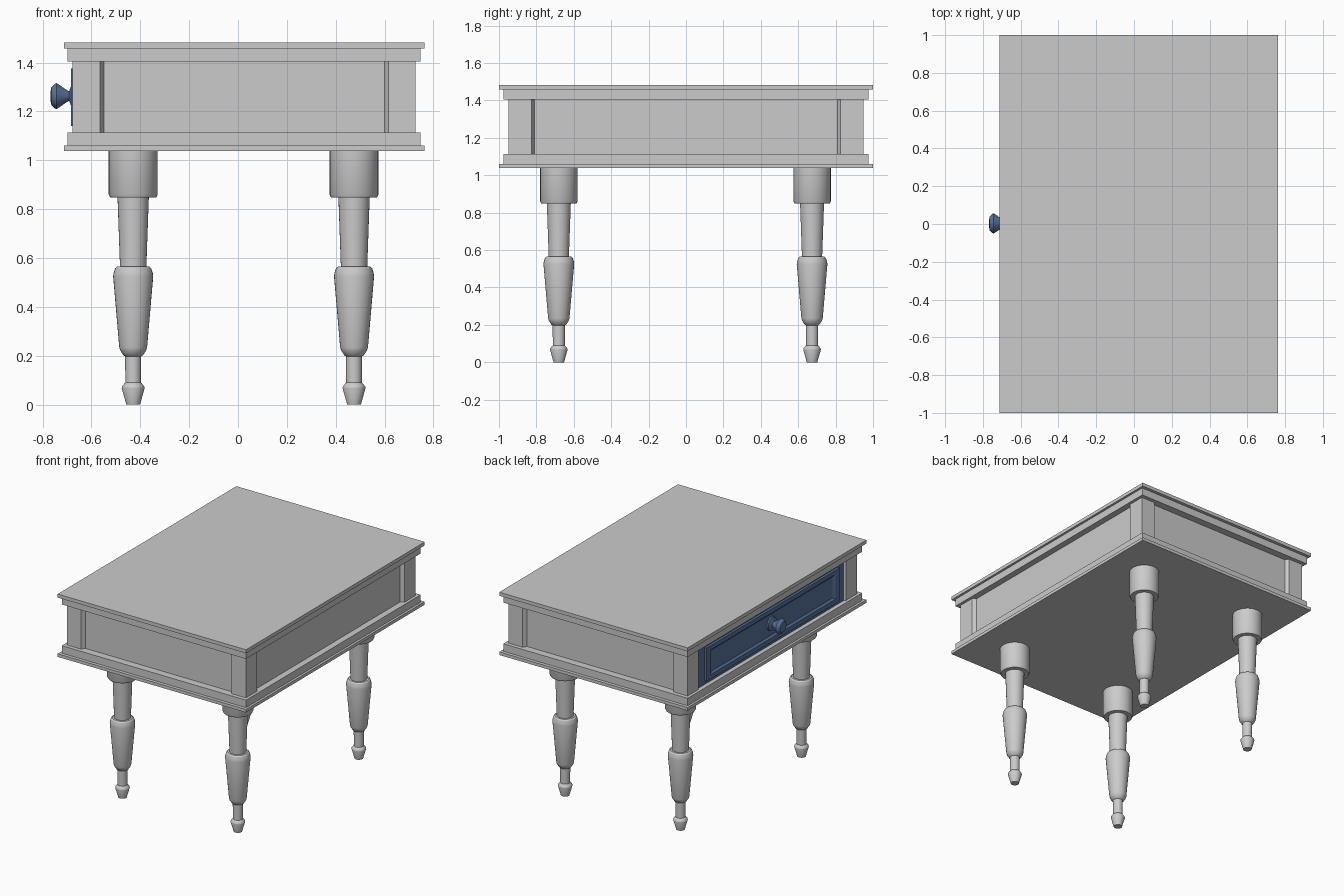
import bpy, bmesh, math
from mathutils import Matrix

if "Cube" in bpy.data.objects:
    bpy.data.objects.remove(bpy.data.objects["Cube"])

CX = 0.025  # centre of the case; the knob sticks out on -x

blue = bpy.data.materials.new("drawer_blue")
blue.diffuse_color = (0.10, 0.17, 0.33, 1)
blue.use_nodes = True
blue.node_tree.nodes["Principled BSDF"].inputs["Base Color"].default_value = blue.diffuse_color


def add_object(name, bm, material=None):
    bmesh.ops.recalc_face_normals(bm, faces=bm.faces)
    mesh = bpy.data.meshes.new(name)
    bm.to_mesh(mesh)
    bm.free()
    obj = bpy.data.objects.new(name, mesh)
    bpy.context.collection.objects.link(obj)
    if material:
        mesh.materials.append(material)
    return obj


def box(name, x, y, z, material=None):
    bm = bmesh.new()
    bmesh.ops.create_cube(bm, size=1)
    for v in bm.verts:
        v.co = [(r[0] + r[1]) / 2 + c * (r[1] - r[0]) for r, c in zip((x, y, z), v.co)]
    return add_object(name, bm, material)


def slab(name, hx, hy, z0, z1):
    return box(name, (CX - hx, CX + hx), (-hy, hy), (z0, z1))


def lathe(name, profile, matrix, material=None, n=32):
    bm = bmesh.new()
    rings = [[bm.verts.new((r * math.cos(a), r * math.sin(a), z))
              for a in (2 * math.pi * i / n for i in range(n))] for r, z in profile]
    for lo, hi in zip(rings, rings[1:]):
        for i in range(n):
            j = (i + 1) % n
            bm.faces.new((lo[i], lo[j], hi[j], hi[i]))
    bm.faces.new(rings[0])
    bm.faces.new(rings[-1])
    bm.transform(matrix)
    obj = add_object(name, bm, material)
    bpy.ops.object.select_all(action='DESELECT')
    obj.select_set(True)
    bpy.context.view_layer.objects.active = obj
    bpy.ops.object.shade_smooth_by_angle(angle=math.radians(30))
    return obj


# Stepped top and bottom boards
slab("table_top", 0.738, 1.0, 1.458, 1.483)
slab("upper_moulding", 0.722, 0.977, 1.405, 1.458)
slab("lower_moulding", 0.722, 0.977, 1.06, 1.113)
slab("bottom_board", 0.738, 1.0, 1.038, 1.06)

# Case: corner posts with sloped edges running into recessed panels
quarter = [(0.677, 0.81), (0.702, 0.825), (0.702, 0.949),
           (0.590, 0.949), (0.574, 0.924)]
outline = []
for sx, sy in ((1, 1), (-1, 1), (-1, -1), (1, -1)):
    pts = [(CX + sx * x, sy * y) for x, y in quarter]
    outline += pts if sx * sy > 0 else pts[::-1]
bm = bmesh.new()
face = bm.faces.new([bm.verts.new((x, y, 1.10)) for x, y in outline])
top = bmesh.ops.extrude_face_region(bm, geom=[face])
bmesh.ops.translate(bm, vec=(0, 0, 0.31),
                    verts=[g for g in top["geom"] if isinstance(g, bmesh.types.BMVert)])
add_object("case", bm)

# Drawer front: board, then a raised frame around a sunken panel
box("drawer_board", (-0.666, -0.64), (-0.81, 0.81), (1.113, 1.405), blue)
bm = bmesh.new()
loops = []
for x, hy, hz in ((-0.66, 0.745, 0.118), (-0.683, 0.745, 0.118),
                  (-0.683, 0.70, 0.088), (-0.671, 0.68, 0.075)):
    loops.append([bm.verts.new((x, sy * hy, 1.258 + sz * hz))
                  for sy, sz in ((1, 1), (-1, 1), (-1, -1), (1, -1))])
for a, b in zip(loops, loops[1:]):
    for i in range(4):
        j = (i + 1) % 4
        bm.faces.new((a[i], a[j], b[j], b[i]))
bm.faces.new(loops[0])
bm.faces.new(loops[-1])
add_object("drawer_frame", bm, blue)

# Turned knob pointing along -x
knob = [(0.050, 0), (0.048, 0.010), (0.030, 0.016), (0.020, 0.020), (0.022, 0.026),
        (0.050, 0.066), (0.053, 0.072), (0.051, 0.078), (0.036, 0.093), (0.020, 0.096)]
lathe("drawer_knob", knob,
      Matrix.Translation((-0.671, 0.003, 1.263)) @ Matrix.Rotation(-math.pi / 2, 4, 'Y'), blue)

# Four turned legs
leg = [(0.028, 0), (0.047, 0.068), (0.046, 0.074), (0.035, 0.088), (0.032, 0.09),
       (0.033, 0.198), (0.040, 0.202), (0.053, 0.222), (0.057, 0.235),
       (0.082, 0.525), (0.080, 0.540), (0.074, 0.558), (0.066, 0.565), (0.054, 0.566),
       (0.064, 0.848), (0.094, 0.848), (0.100, 0.860), (0.100, 1.045)]
for xn, sx in (("left", -1), ("right", 1)):
    for yn, sy in (("front", -1), ("back", 1)):
        lathe(f"{yn}_{xn}_leg", leg,
              Matrix.Translation((CX - 0.002 + sx * 0.452, sy * 0.677 - 0.003, 0)))
